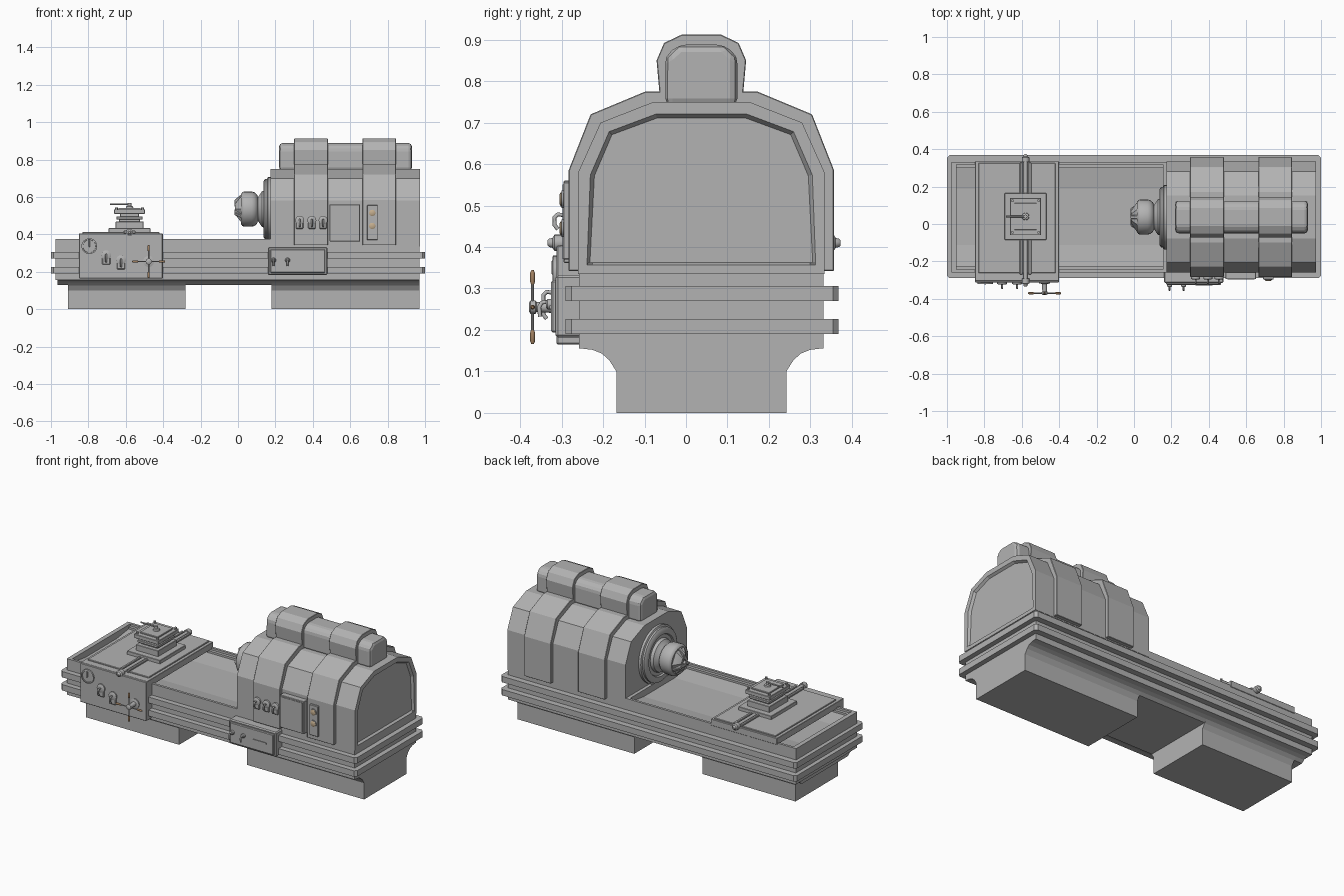
import bpy, bmesh
from math import sin, cos, pi, radians
from mathutils import Vector, Matrix

if "Cube" in bpy.data.objects:
    bpy.data.objects.remove(bpy.data.objects["Cube"])

C = 0.037   # y of the machine's centre line
SZ = 0.535  # spindle height


def material(name, col):
    m = bpy.data.materials.new(name)
    m.diffuse_color = col
    m.use_nodes = True
    m.node_tree.nodes["Principled BSDF"].inputs["Base Color"].default_value = m.diffuse_color
    return m


iron = material("iron", (0.45, 0.45, 0.45, 1))
wood = material("wood", (0.36, 0.22, 0.12, 1))
brass = material("brass", (0.55, 0.42, 0.27, 1))


def finish(name, bm, bevel=0, mat=None, smooth=False, segs=1):
    bmesh.ops.recalc_face_normals(bm, faces=bm.faces)
    me = bpy.data.meshes.new(name)
    bm.to_mesh(me)
    bm.free()
    ob = bpy.data.objects.new(name, me)
    bpy.context.collection.objects.link(ob)
    me.materials.append(mat or iron)
    if smooth:
        me.shade_smooth()
        me.set_sharp_from_angle(angle=radians(35))
    if bevel:
        m = ob.modifiers.new("Bevel", 'BEVEL')
        m.width, m.segments, m.limit_method = bevel, segs, 'ANGLE'
    return ob


def box(name, x, y, z, bevel=0, mat=None, corner=0):
    bm = bmesh.new()
    bmesh.ops.create_cube(bm, size=1)
    for v in bm.verts:
        v.co = [a[0] + (c + 0.5) * (a[1] - a[0]) for a, c in zip((x, y, z), v.co)]
    if corner:  # chamfer only the upright edges
        up = [e for e in bm.edges if abs(e.verts[0].co.z - e.verts[1].co.z) > 1e-4]
        bmesh.ops.bevel(bm, geom=up, offset=corner, segments=1, affect='EDGES')
    return finish(name, bm, bevel, mat)


def sym(half):
    return [(C + h, z) for h, z in half] + [(C - h, z) for h, z in reversed(half)]


def prism(name, half, x0, x1, bevel=0, segs=1, panel=False):
    """Mirrored y-z profile extruded along x, optionally with a sunken end panel."""
    bm = bmesh.new()
    f = bm.faces.new([bm.verts.new((x0, y, z)) for y, z in sym(half)])
    ext = bmesh.ops.extrude_face_region(bm, geom=[f], use_keep_orig=True)['geom']
    bmesh.ops.translate(bm, vec=(x1 - x0, 0, 0), verts=[g for g in ext if isinstance(g, bmesh.types.BMVert)])
    bmesh.ops.recalc_face_normals(bm, faces=bm.faces)
    if panel:
        end = max(bm.faces, key=lambda q: q.normal.x)
        bmesh.ops.inset_region(bm, faces=[end], thickness=0.03)
        bmesh.ops.inset_region(bm, faces=[end], thickness=0.01, depth=-0.014)
    return finish(name, bm, bevel, segs=segs)


def lathe(name, origin, axis, prof, n=24, mat=None):
    """Rings (distance along axis, radius) closed into a solid."""
    bm = bmesh.new()
    rot = Vector(axis).to_track_quat('Z', 'Y').to_matrix()
    rings = [[bm.verts.new(Vector(origin) + rot @ Vector((r * cos(2 * pi * i / n), r * sin(2 * pi * i / n), d)))
              for i in range(n)] for d, r in prof]
    for a, b in zip(rings, rings[1:]):
        for i in range(n):
            bm.faces.new((a[i], a[(i + 1) % n], b[(i + 1) % n], b[i]))
    bm.faces.new(rings[0])
    bm.faces.new(rings[-1])
    return finish(name, bm, 0, mat, smooth=True)


def rod(name, a, b, r, n=12, mat=None):
    d = Vector(b) - Vector(a)
    return lathe(name, a, d, [(0, r), (d.length, r)], n, mat)


def tube(name, pts, r):
    cu = bpy.data.curves.new(name, 'CURVE')
    cu.dimensions, cu.bevel_depth, cu.bevel_resolution, cu.use_fill_caps = '3D', r, 2, True
    cu.materials.append(iron)
    s = cu.splines.new('POLY')
    s.points.add(len(pts) - 1)
    for p, q in zip(s.points, pts):
        p.co = (*q, 1)
    bpy.context.collection.objects.link(bpy.data.objects.new(name, cu))


def lever(name, x, y, z, s=1.0):
    lathe(name + "_base", (x, y + 0.004, z), (0, -1, 0), [(0, 0.024 * s), (0.010, 0.024 * s), (0.014, 0.017 * s)], 16)
    box(name + "_plate", (x - 0.02 * s, x + 0.02 * s), (y - 0.008, y + 0.004), (z - 0.045 * s, z + 0.01), 0.004)
    tube(name + "_handle", [(x, y, z), (x, y - 0.022, z + 0.004), (x, y - 0.03, z - 0.004),
                            (x, y - 0.03, z - 0.022 * s), (x, y - 0.022, z - 0.032 * s)], 0.005)


# Feet and coved underside
cove = [(0.205, 0.10), (0.222, 0.127), (0.24, 0.143), (0.262, 0.152), (0.295, 0.156)]
prism("left_foot", [(0.205, 0)] + cove, -0.91, -0.28)
prism("right_foot", [(0.205, 0)] + cove, 0.18, 0.97)
prism("bed_underside", [(0.222, 0.129)] + cove[2:], -0.965, 0.969)

# Bed with trough, end walls and side ribs
prism("bed", [(0.295, 0.155), (0.295, 0.375), (0.28, 0.375), (0.28, 0.362), (0.262, 0.362),
              (0.262, 0.35), (0.15, 0.335)], -0.975, 0.97)
box("bed_end_wall", (-0.977, -0.95), (C - 0.294, C + 0.294), (0.3, 0.375))
box("bed_inner_wall", (0.155, 0.2), (C - 0.294, C + 0.294), (0.3, 0.375))
for i, z in enumerate((0.19, 0.27)):
    box(f"bed_rib_{i}", (-1, 1), (C - 0.327, C + 0.331), (z, z + 0.036), corner=0.014)

# Headstock, wrapping bands and top cowl
prism("headstock", [(0.297, 0.335), (0.297, 0.58), (0.243, 0.70), (0.115, 0.75)], 0.175, 0.974, panel=True)
prism("cowl", [(0.087, 0.74), (0.087, 0.86), (0.055, 0.888)], 0.22, 0.93, 0.018, 2)
for i, x in enumerate((0.30, 0.665)):
    prism(f"headstock_band_{i}", [(0.32, 0.342), (0.32, 0.585), (0.267, 0.72), (0.135, 0.775)], x, x + 0.18, 0.002)
    prism(f"cowl_band_{i}", [(0.1, 0.76), (0.108, 0.85), (0.09, 0.892), (0.048, 0.912)], x, x + 0.18, 0.002)

# Spindle flange and chuck, turned about x
lathe("spindle_flange", (0.19, C, SZ), (-1, 0, 0),
      [(0, 0.172), (0.03, 0.172), (0.034, 0.162), (0.045, 0.162), (0.053, 0.15), (0.053, 0.125), (0.044, 0.12),
       (0.044, 0.10), (0.062, 0.095), (0.082, 0.065), (0.09, 0.06)], 32)
lathe("chuck", (0.108, C, SZ), (-1, 0, 0),
      [(0, 0.06), (0.006, 0.078), (0.02, 0.09), (0.035, 0.094), (0.075, 0.094), (0.085, 0.09), (0.092, 0.08)], 24)
lathe("chuck_nose", (0.02, C, SZ), (-1, 0, 0), [(0, 0.08), (0.008, 0.074), (0.036, 0.032), (0.036, 0.015),
                                                (0.015, 0.013)], 6)
for i in range(3):
    jaw = box(f"chuck_jaw_{i}", (-0.018, 0.03), (-0.01, 0.01), (0.012, 0.088), 0.003)
    for v in jaw.data.vertices:  # taper the jaw toward its tip
        if v.co.x < 0 and v.co.z > 0.05:
            v.co.z = 0.05
    jaw.data.transform(Matrix.Translation((0, C, SZ)) @ Matrix.Rotation(2 * pi * i / 3, 4, 'X'))

# Headstock front controls
for i, x in enumerate((0.33, 0.395, 0.455)):
    lever(f"headstock_lever_{i}", x, -0.287, 0.475)
box("window_frame", (0.49, 0.652), (-0.295, -0.25), (0.362, 0.56), 0.002)
box("window_panel", (0.499, 0.643), (-0.298, -0.28), (0.371, 0.551))
box("button_panel", (0.69, 0.747), (-0.296, -0.27), (0.37, 0.556), 0.002)
for i, z in enumerate((0.515, 0.445)):
    lathe(f"button_ring_{i}", (0.718, -0.29, z), (0, -1, 0), [(0, 0.021), (0.01, 0.021)], 20)
    lathe(f"button_{i}", (0.718, -0.29, z), (0, -1, 0), [(0, 0.017), (0.012, 0.017), (0.015, 0.012)], 20, brass)

# Gear control box on the bed
box("control_box", (0.16, 0.478), (-0.315, -0.25), (0.182, 0.332), 0.006)
box("control_box_cover", (0.172, 0.466), (-0.325, -0.30), (0.194, 0.32), 0.004)
box("control_slot", (0.33, 0.42), (-0.329, -0.32), (0.25, 0.259))
for i, x in enumerate((0.19, 0.265)):
    lathe(f"control_knob_{i}", (x, -0.32, 0.262), (0, -1, 0), [(0, 0.014), (0.014, 0.012), (0.018, 0.008)], 16)
    tube(f"control_handle_{i}", [(x, -0.33, 0.268), (x, -0.348, 0.266), (x, -0.354, 0.255), (x, -0.352, 0.232)], 0.005)

# Carriage saddle and apron
box("carriage_saddle", (-0.85, -0.402), (-0.305, 0.335), (0.365, 0.405), 0.002)
box("carriage_top", (-0.832, -0.42), (-0.262, 0.325), (0.39, 0.412), 0.002)
box("carriage_apron", (-0.85, -0.402), (-0.312, -0.25), (0.165, 0.404), 0.003)

# Cross slide with feed screw and end knobs
for i, x in enumerate((-0.603, -0.557)):
    box(f"cross_rail_{i}", (x - 0.008, x + 0.008), (-0.27, 0.33), (0.405, 0.421), 0.003)
rod("feed_screw", (-0.58, -0.30, 0.412), (-0.58, 0.345, 0.412), 0.011)
for n, s, y in (("front_feed_knob", -1, -0.292), ("back_feed_knob", 1, 0.331)):
    lathe(n, (-0.58, y, 0.41), (0, s, 0),
          [(0, 0.02), (0.025, 0.02), (0.03, 0.012), (0.038, 0.01), (0.042, 0.006)], 16)
box("cross_slide", (-0.692, -0.468), (-0.085, 0.165), (0.405, 0.433), 0.002)

# Tool post: stacked plates, clamp screws, pin and lever
for n, h, z0, z1 in (("tool_post_base", 0.075, 0.43, 0.468), ("tool_post_step", 0.055, 0.465, 0.482),
                     ("tool_post_lower_plate", 0.07, 0.48, 0.495), ("tool_post_core", 0.05, 0.49, 0.515),
                     ("tool_post_top_plate", 0.083, 0.51, 0.534), ("tool_post_cap", 0.06, 0.53, 0.542)):
    box(n, (-0.58 - h, -0.58 + h), (0.04 - h * 1.2, 0.04 + h * 1.2), (z0, z1), 0.002)
for i in range(4):
    x, y = -0.58 + 0.07 * (-1) ** i, 0.04 + 0.085 * (-1) ** (i // 2)
    rod(f"clamp_screw_{i}", (x, y, 0.53), (x, y, 0.545), 0.008, 6)
lathe("tool_post_pin", (-0.58, 0.04, 0.535), (0, 0, 1), [(0, 0.022), (0.015, 0.018), (0.018, 0.01), (0.032, 0.01)], 16)
rod("tool_post_lever", (-0.575, 0.04, 0.561), (-0.685, 0.04, 0.561), 0.0045)

# Apron dial and levers
lathe("dial", (-0.795, -0.305, 0.337), (0, -1, 0), [(0, 0.042), (0.016, 0.042), (0.017, 0.035), (0.012, 0.034)], 28)
box("dial_pointer", (-0.799, -0.791), (-0.324, -0.31), (0.333, 0.368), 0.002)
for i, (x, z) in enumerate(((-0.705, 0.288), (-0.625, 0.262))):
    lever(f"apron_lever_{i}", x, -0.314, z, 1.1)

# Star handwheel with wooden grips
hx, hz = -0.478, 0.255
lathe("handwheel_hub", (hx, -0.305, hz), (0, -1, 0),
      [(0, 0.03), (0.012, 0.03), (0.016, 0.014), (0.055, 0.012), (0.058, 0.016), (0.07, 0.016), (0.074, 0.01)], 16)
for i in range(4):
    d = Vector((cos(i * pi / 2), 0, sin(i * pi / 2)))
    o = Vector((hx, -0.37, hz))
    rod(f"handwheel_spoke_{i}", o, o + d * 0.065, 0.0035, 8)
    lathe(f"handwheel_grip_{i}", o + d * 0.055, d, [(0, 0.004), (0.006, 0.006), (0.028, 0.006), (0.034, 0.003)], 10, wood)
